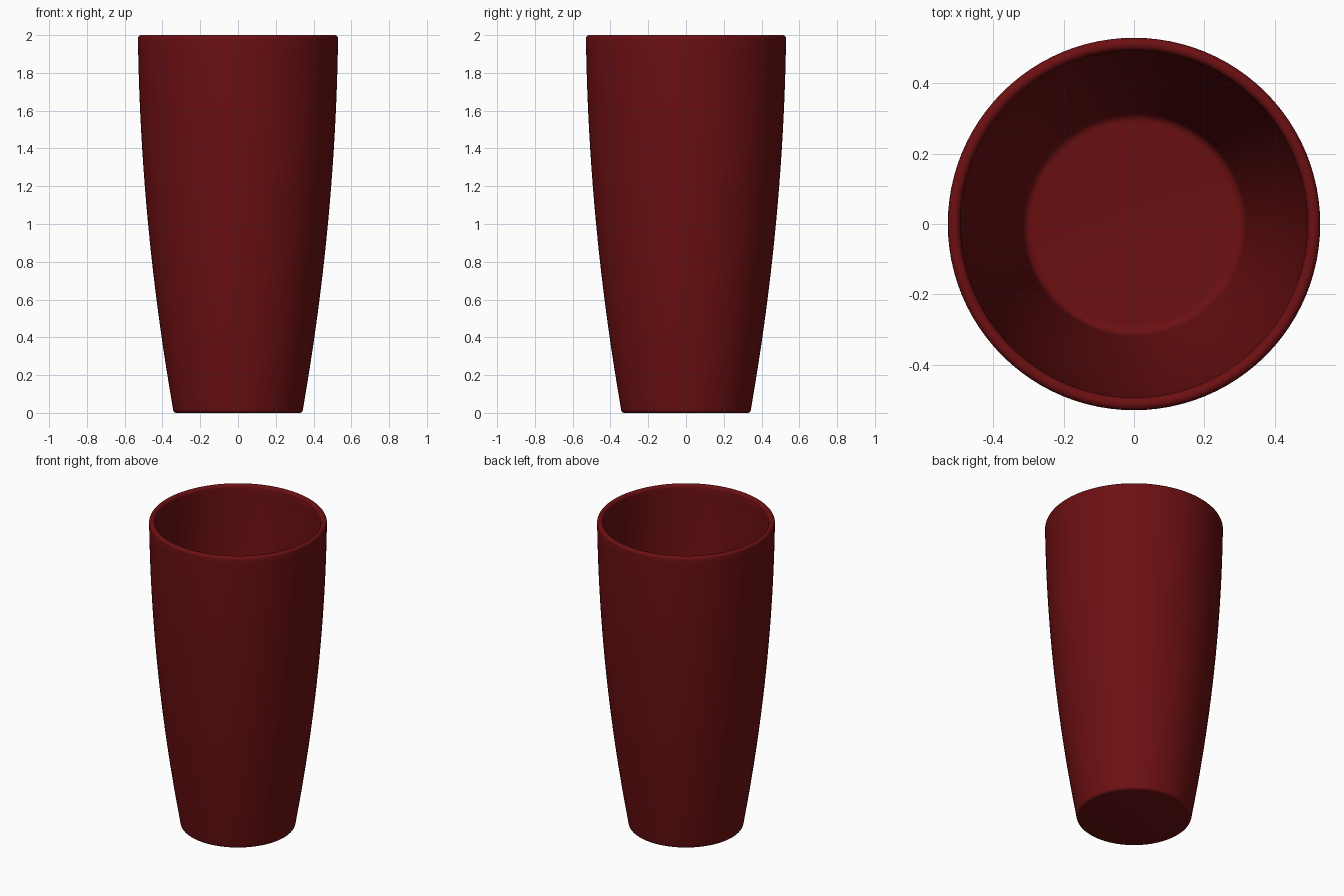
import bpy, bmesh, math

if "Cube" in bpy.data.objects:
    bpy.data.objects.remove(bpy.data.objects["Cube"])

SEGMENTS = 96
WALL = 0.036
FLOOR = 0.05


def outer_radius(z):
    return 0.34 + 0.177 * z - 0.041 * z * z


def arc(cx, cz, r, start, end, n=5):
    return [(cx + r * math.cos(math.radians(start + (end - start) * i / n)),
             cz + r * math.sin(math.radians(start + (end - start) * i / n)))
            for i in range(n + 1)]


# Half profile: base, outer wall, rounded rim, inner wall, floor
R = 0.018
profile = [(0, 0)]
profile += arc(outer_radius(0.02) - R, R, R, -90, -5)
profile += [(outer_radius(z), z) for z in (0.06 + 1.88 * i / 20 for i in range(21))]
profile += arc(outer_radius(1.98) - R, 2 - R, R, 0, 180, 10)
profile += [(outer_radius(z) - WALL, z) for z in (1.94 - 1.84 * i / 20 for i in range(21))]
profile += arc(outer_radius(FLOOR + 0.03) - WALL - 0.03, FLOOR + 0.03, 0.03, -5, -90)
profile += [(0, FLOOR)]

# Revolve the profile into the tumbler
bm = bmesh.new()
verts = [bm.verts.new((x, 0, z)) for x, z in profile]
edges = [bm.edges.new(pair) for pair in zip(verts, verts[1:])]
bmesh.ops.spin(bm, geom=verts + edges, cent=(0, 0, 0), axis=(0, 0, 1),
               angle=2 * math.pi, steps=SEGMENTS, use_merge=False)
bmesh.ops.remove_doubles(bm, verts=bm.verts, dist=0.0005)
bmesh.ops.recalc_face_normals(bm, faces=bm.faces)
mesh = bpy.data.meshes.new("tumbler_cup")
bm.to_mesh(mesh)
bm.free()
cup = bpy.data.objects.new("tumbler_cup", mesh)
bpy.context.collection.objects.link(cup)

# Dark red finish and smooth shading
red = bpy.data.materials.new("dark_red")
red.diffuse_color = (0.15, 0.005, 0.006, 1)
red.use_nodes = True
red.node_tree.nodes["Principled BSDF"].inputs["Base Color"].default_value = red.diffuse_color
mesh.materials.append(red)
bpy.context.view_layer.objects.active = cup
cup.select_set(True)
bpy.ops.object.shade_smooth_by_angle(angle=math.radians(40))
